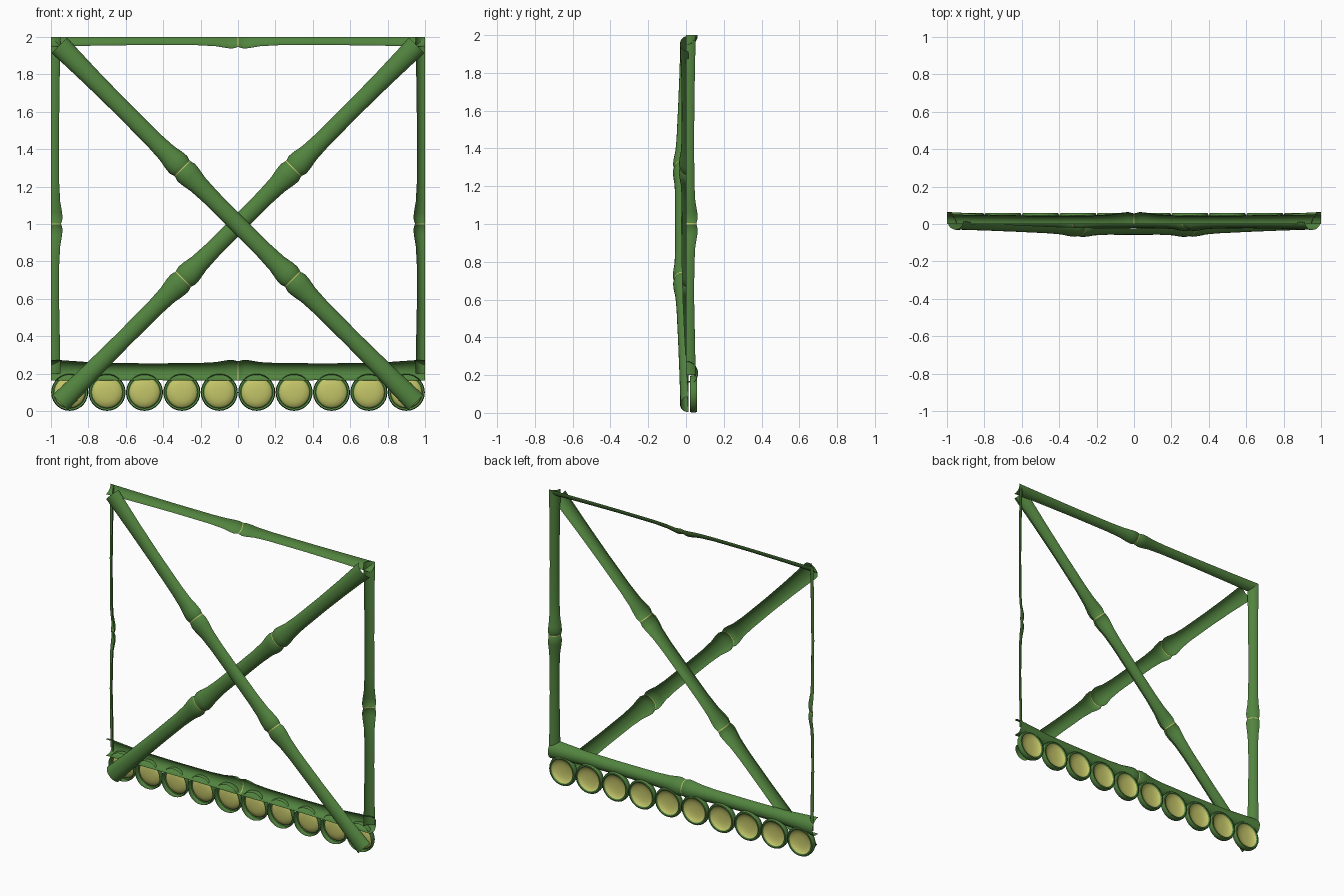
import bpy, bmesh, math
from mathutils import Vector

if "Cube" in bpy.data.objects:
    bpy.data.objects.remove(bpy.data.objects["Cube"])


def material(name, rgb):
    m = bpy.data.materials.new(name)
    m.diffuse_color = (*rgb, 1)
    m.use_nodes = True
    m.node_tree.nodes["Principled BSDF"].inputs["Base Color"].default_value = m.diffuse_color
    return m


GREEN = material("bamboo_green", (0.085, 0.23, 0.05))
YELLOW = material("bamboo_pith", (0.55, 0.56, 0.14))


def finish(name, bm):
    me = bpy.data.meshes.new(name)
    bm.to_mesh(me)
    bm.free()
    me.materials.append(GREEN)
    me.materials.append(YELLOW)
    ob = bpy.data.objects.new(name, me)
    bpy.context.collection.objects.link(ob)
    bpy.ops.object.select_all(action='DESELECT')
    ob.select_set(True)
    bpy.context.view_layer.objects.active = ob
    bpy.ops.object.shade_smooth_by_angle(angle=math.radians(40))
    return ob


def bridge(bm, a, b, mat=0, closed=False):
    n = len(a)
    for i in range(n if closed else n - 1):
        j = (i + 1) % n
        f = bm.faces.new((a[i], a[j], b[j], b[i]))
        f.material_index = mat


def stalk_profile(length, nodes, thin, end, peak):
    # (distance, radius) pairs: flared ends, swollen joints with a groove
    pts = [(0, end), (0.06, end * 0.96), (0.25, thin * 1.05)]
    pts += [(length - s, r) for s, r in pts]
    for c in nodes:
        for s, r in ((0.22, thin), (0.12, thin * 1.12), (0.06, peak * 0.96),
                     (0.03, peak), (0.01, peak * 0.92), (0.003, peak * 0.88)):
            pts += [(c - s, r), (c + s, r)]
    ends = [0] + list(nodes) + [length]
    pts += [((a + b) / 2, thin * 0.98) for a, b in zip(ends, ends[1:])]
    return sorted(pts)


def stalk(name, p0, p1, u, w, arc, nodes, thin, end, peak, depth=1.0, bow=0.0, floor=0.0):
    # part-round bamboo shell swept from p0 to p1
    p0, p1, u, w = (Vector(v) for v in (p0, p1, u, w))
    u.normalize()
    length = (p1 - p0).length
    axis = (p1 - p0) / length
    bm = bmesh.new()
    prev, prev_s = None, 0
    segs = max(6, arc // 15)
    centres = [n * length for n in nodes]
    for s, r in stalk_profile(length, centres, thin, end, peak):
        t = s / length
        c = p0 + axis * s + w * (bow * 4 * t * (1 - t))
        ring = []
        for i in range(segs + 1):
            a = math.radians(arc * i / segs)
            v = c + r * (u * math.cos(a) + w * depth * math.sin(a))
            v.z = max(v.z, floor)
            ring.append(bm.verts.new(v))
        if prev:
            groove = any(abs((s + prev_s) / 2 - n) < 0.002 for n in centres)
            bridge(bm, prev, ring, 1 if groove else 0)
        prev, prev_s = ring, s
    return finish(name, bm)


# upright posts, quarter-round, and the top rail
for side, x in (("left", -1), ("right", 1)):
    stalk(side + "_post", (x, 0, 0.2), (x, 0, 2), (-x, 0, 0), (0, 1, 0),
          90, [0.445], 0.044, 0.052, 0.062)
stalk("top_rail", (-1, 0, 2), (1, 0, 2), (0, 0, -1), (0, 1, 0),
      90, [0.5], 0.044, 0.052, 0.062)

# bottom beam, half-round, trimmed underneath where it meets the logs
stalk("bottom_beam", (-1, 0, 0.21), (1, 0, 0.21), (0, 0, 1), (0, 1, 0),
      180, [0.5], 0.046, 0.064, 0.064, floor=0.162)

# crossed braces: the front one bows forward over the rear one
stalk("front_brace", (-0.955, 0.014, 1.955), (0.95, 0.014, 0.045), (1, 0, 1), (0, -1, 0),
      180, [0.345, 0.655], 0.047, 0.058, 0.066, depth=0.75, bow=0.037)
stalk("rear_brace", (-0.95, 0.012, 0.045), (0.955, 0.012, 1.955), (-1, 0, 1), (0, -1, 0),
      180, [0.345, 0.655], 0.047, 0.058, 0.066, depth=0.75)

# row of end-on log ends with dished pith
LOG = [(0.094, 0.02, 0), (0.098, 0.03, 0), (0.099, 0.048, 0), (0.094, 0.058, 0),
       (0.086, 0.059, 0), (0.08, 0.052, 0), (0.07, 0.044, 1), (0.05, 0.038, 1), (0.025, 0.035, 1)]
for k in range(10):
    bm = bmesh.new()
    x = -0.9 + 0.2 * k
    prev = None
    for r, y, mat in LOG:
        ring = [bm.verts.new((x + r * math.cos(a), y, 0.1 + r * math.sin(a)))
                for a in (math.tau * i / 28 for i in range(28))]
        if prev:
            bridge(bm, prev, ring, mat, closed=True)
        prev = ring
    bm.faces.new(prev).material_index = 1
    finish("log_end_%02d" % (k + 1), bm)
